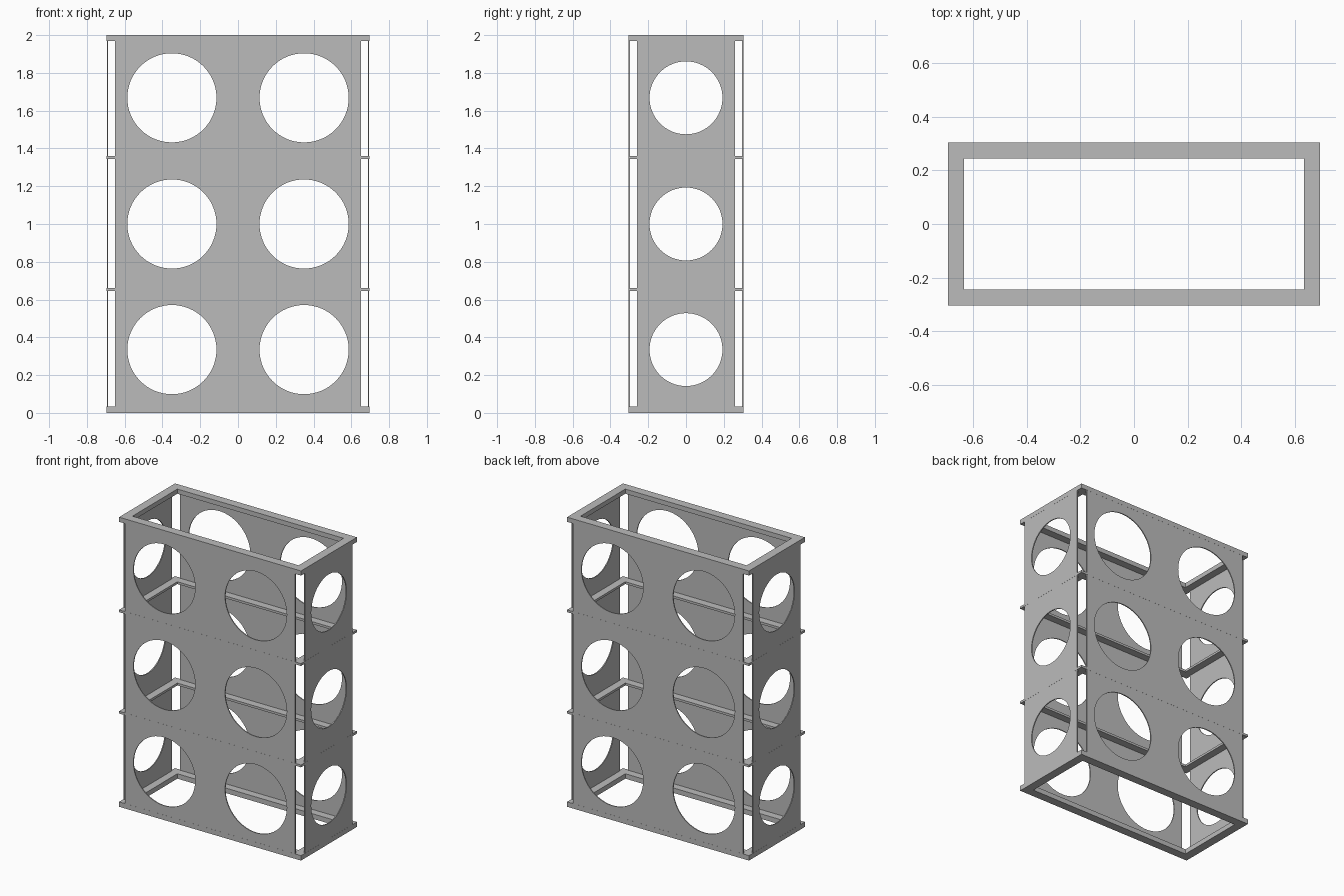
import bpy
import bmesh
import math

cube = bpy.data.objects.get("Cube")
if cube:
    bpy.data.objects.remove(cube, do_unlink=True)

HALF_X, HALF_Y, HEIGHT = 0.695, 0.305, 2.0
RIM = 0.06         # width of the frames
GAP = 0.045        # open slot at each vertical corner
SHEET = 0.007      # panel thickness
FLUSH = 0.0005     # panels sit just inside the frame faces
HOLE_ROWS = (0.335, 1.0, 1.668)

grey = bpy.data.materials.new("plain grey")
grey.use_nodes = True
colour = (0.5, 0.5, 0.5, 1)
grey.diffuse_color = colour
grey.node_tree.nodes["Principled BSDF"].inputs["Base Color"].default_value = colour


def add_object(name, mesh):
    mesh.materials.clear()
    mesh.materials.append(grey)
    obj = bpy.data.objects.new(name, mesh)
    bpy.context.collection.objects.link(obj)
    return obj


def rectangle(half_w, bottom, top):
    return [(-half_w, bottom), (half_w, bottom), (half_w, top), (-half_w, top)]


def circle(cx, cy, r, sides=64):
    steps = [2 * math.pi * i / sides for i in range(sides)]
    return [(cx + r * math.cos(a), cy + r * math.sin(a)) for a in steps]


def sheet(name, outlines, thickness):
    """Extruded flat shape: the first outline is the edge, the rest are holes."""
    curve = bpy.data.curves.new(name, "CURVE")
    curve.dimensions = "2D"
    curve.fill_mode = "BOTH"
    curve.extrude = thickness / 2
    for outline in outlines:
        spline = curve.splines.new("POLY")
        spline.points.add(len(outline) - 1)
        for point, (x, y) in zip(spline.points, outline):
            point.co = (x, y, 0, 1)
        spline.use_cyclic_u = True
    temp = bpy.data.objects.new(name + " outline", curve)
    bpy.context.collection.objects.link(temp)
    graph = bpy.context.evaluated_depsgraph_get()
    mesh = bpy.data.meshes.new_from_object(temp.evaluated_get(graph))
    bpy.data.objects.remove(temp, do_unlink=True)
    # weld the caps to the walls
    bm = bmesh.new()
    bm.from_mesh(mesh)
    bmesh.ops.remove_doubles(bm, verts=bm.verts, dist=1e-5)
    bmesh.ops.recalc_face_normals(bm, faces=bm.faces)
    bm.to_mesh(mesh)
    bm.free()
    obj = add_object(name, mesh)
    bpy.ops.object.select_all(action="DESELECT")
    obj.select_set(True)
    bpy.context.view_layer.objects.active = obj
    bpy.ops.object.shade_smooth_by_angle(angle=math.radians(30))
    return obj


# Horizontal rectangular frames
for name, z, thick in (("bottom_frame", 0.017, 0.034),
                       ("lower_middle_frame", 0.652, 0.016),
                       ("upper_middle_frame", 1.352, 0.016),
                       ("top_frame", HEIGHT - 0.016, 0.032)):
    inner_x, inner_y = HALF_X - RIM, HALF_Y - RIM
    frame = sheet(name, [rectangle(HALF_X, -HALF_Y, HALF_Y),
                         rectangle(inner_x, -inner_y, inner_y)], thick)
    frame.location.z = z

# Wide front and back panels with two columns of holes
edge = rectangle(HALF_X - GAP, FLUSH, HEIGHT - FLUSH)
wide_holes = [circle(x, z, 0.236) for x in (-0.35, 0.35) for z in HOLE_ROWS]
for name, side in (("front_panel", -1), ("back_panel", 1)):
    panel = sheet(name, [edge] + wide_holes, SHEET)
    panel.rotation_euler.x = math.pi / 2
    panel.location.y = side * (HALF_Y - FLUSH - SHEET / 2)

# Narrow side panels with one column of holes
edge = rectangle(HALF_Y - GAP, FLUSH, HEIGHT - FLUSH)
narrow_holes = [circle(0, z, 0.193) for z in HOLE_ROWS]
for name, side in (("right_panel", -1), ("left_panel", 1)):
    panel = sheet(name, [edge] + narrow_holes, SHEET)
    panel.rotation_euler = (math.pi / 2, 0, math.pi / 2)
    panel.location.x = side * (HALF_X - FLUSH - SHEET / 2)
